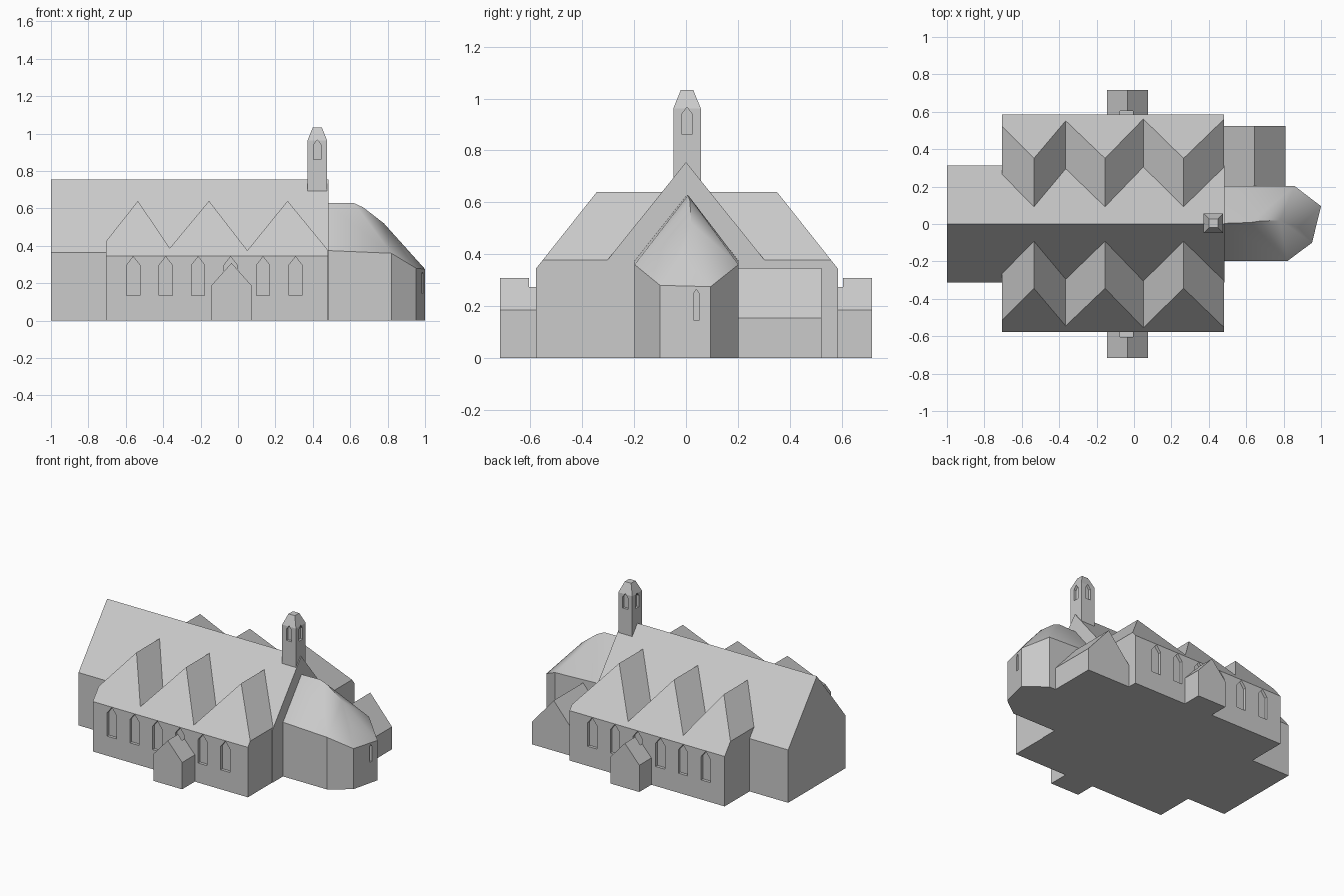
import bpy, bmesh, math
from mathutils import Vector

if "Cube" in bpy.data.objects:
    bpy.data.objects.remove(bpy.data.objects["Cube"])

stone = bpy.data.materials.new("pale stone")
stone.diffuse_color = (0.6, 0.6, 0.6, 1)
stone.use_nodes = True
stone.node_tree.nodes["Principled BSDF"].inputs["Base Color"].default_value = stone.diffuse_color


def finish(name, bm):
    bmesh.ops.recalc_face_normals(bm, faces=bm.faces)
    me = bpy.data.meshes.new(name)
    bm.to_mesh(me)
    bm.free()
    me.materials.append(stone)
    ob = bpy.data.objects.new(name, me)
    bpy.context.collection.objects.link(ob)
    return ob


def add_prism(bm, profile, axis, lo, hi):
    """Extrude a (horizontal, z) outline along the x or y axis."""
    def place(h, z, d):
        return (d, h, z) if axis == "x" else (h, d, z)
    a = [bm.verts.new(place(h, z, lo)) for h, z in profile]
    b = [bm.verts.new(place(h, z, hi)) for h, z in profile]
    bm.faces.new(a)
    bm.faces.new(b[::-1])
    for i in range(len(a)):
        j = (i + 1) % len(a)
        bm.faces.new((a[i], b[i], b[j], a[j]))


def prism(name, profile, axis, lo, hi):
    bm = bmesh.new()
    add_prism(bm, profile, axis, lo, hi)
    return finish(name, bm)


def gabled(c, half, eave, ridge):
    return [(c - half, 0), (c + half, 0), (c + half, eave), (c, ridge), (c - half, eave)]


def lancet(c, half, sill, shoulder, peak):
    return [(c - half, sill), (c + half, sill), (c + half, shoulder),
            (c, peak), (c - half, shoulder)]


def cutter(name, prisms):
    bm = bmesh.new()
    for p in prisms:
        add_prism(bm, *p)
    ob = finish(name, bm)
    ob.hide_render = True
    return ob


def cut(ob, tool):
    mod = ob.modifiers.new("recesses", "BOOLEAN")
    mod.operation = "DIFFERENCE"
    mod.solver = "EXACT"
    mod.object = tool
    bpy.context.view_layer.objects.active = ob
    bpy.ops.object.modifier_apply(modifier=mod.name)


# Nave
prism("nave", gabled(0, 0.313, 0.365, 0.755), "x", -1.0, 0.483)

# Aisles: three cross gables through the nave, hipped at both outer walls
Y0, Y1, EAVE = -0.578, 0.585, 0.345
bm = bmesh.new()
add_prism(bm, [(-0.705, 0), (0.48, 0), (0.48, 0.378), (0.265, 0.64), (0.05, 0.375),
               (-0.155, 0.64), (-0.365, 0.387), (-0.535, 0.64), (-0.705, 0.425)],
          "y", Y0, Y1)
for y, side in ((Y0, -1), (Y1, 1)):
    bmesh.ops.bisect_plane(bm, geom=bm.verts[:] + bm.edges[:] + bm.faces[:],
                           plane_co=(0, y, EAVE),
                           plane_no=Vector((0, side * 1.26, 1)).normalized(),
                           clear_outer=True)
    bmesh.ops.holes_fill(bm, edges=[e for e in bm.edges if e.is_boundary], sides=0)
aisles = finish("aisles", bm)

# Side porches
porches = [prism("porch_" + n, gabled(-0.035, 0.11, 0.185, 0.308), "y", lo, hi)
           for n, lo, hi in (("front", -0.717, -0.57), ("back", 0.577, 0.717))]

# Pointed aisle windows, six per side
windows = []
for i in range(6):
    shape = lancet(-0.56 + 0.1735 * i, 0.035, 0.135, 0.297, 0.342)
    windows += [(shape, "y", -0.605, Y0 + 0.02), (shape, "y", Y1 - 0.02, 0.605)]
tool = cutter("aisle_window_cutter", windows)
for ob in [aisles] + porches:
    cut(ob, tool)
bpy.data.objects.remove(tool)

# Vestry on the back side of the apse
prism("vestry", gabled(0.645, 0.166, 0.155, 0.347), "y", 0.1, 0.523)

# Apse: rounded roof falling to a narrow end wall
bm = bmesh.new()
plan = [(0.47, -0.198, 0.375), (0.47, 0.202, 0.375), (0.82, -0.198, 0.36),
        (0.86, 0.202, 0.36), (0.952, -0.1, 0.28), (1.0, 0.095, 0.275)]
for x, y, z in plan:
    bm.verts.new((x, y, 0))
    bm.verts.new((x, y, z))
for p in [(0.47, 0.003, 0.628), (0.62, 0.008, 0.628), (0.67, 0.015, 0.605),
          (0.78, 0.02, 0.52), (0.88, -0.02, 0.395)]:
    bm.verts.new(p)
res = bmesh.ops.convex_hull(bm, input=bm.verts[:])
bmesh.ops.dissolve_limit(bm, angle_limit=math.radians(1), verts=bm.verts[:],
                         edges=bm.edges[:])
apse = finish("apse", bm)
tool = cutter("slit_cutter", [(lancet(0.04, 0.01, 0.145, 0.25, 0.265), "x", 0.965, 1.05)])
cut(apse, tool)
bpy.data.objects.remove(tool)
bpy.context.view_layer.objects.active = apse
apse.select_set(True)
bpy.ops.object.shade_smooth_by_angle(angle=math.radians(32))
apse.select_set(False)

# Bell tower with a truncated pyramid cap
CX, CY, H = 0.424, 0.004, 0.053
bm = bmesh.new()
rings = []
for z, h in ((0.6, H), (0.962, H), (1.033, 0.024)):
    rings.append([bm.verts.new((CX + sx * h, CY + sy * h, z))
                  for sx, sy in ((-1, -1), (1, -1), (1, 1), (-1, 1))])
for a, b in zip(rings, rings[1:]):
    for i in range(4):
        j = (i + 1) % 4
        bm.faces.new((a[i], a[j], b[j], b[i]))
bm.faces.new(rings[0][::-1])
bm.faces.new(rings[-1])
tower = finish("bell_tower", bm)

# Belfry openings on all four sides
openings = []
for axis, across, along in (("x", CY, CX), ("y", CX, CY)):
    shape = lancet(across, 0.02, 0.862, 0.94, 0.967)
    for s in (-1, 1):
        lo, hi = sorted((along + s * 0.036, along + s * 0.08))
        openings.append((shape, axis, lo, hi))
tool = cutter("belfry_cutter", openings)
cut(tower, tool)
bpy.data.objects.remove(tool)
